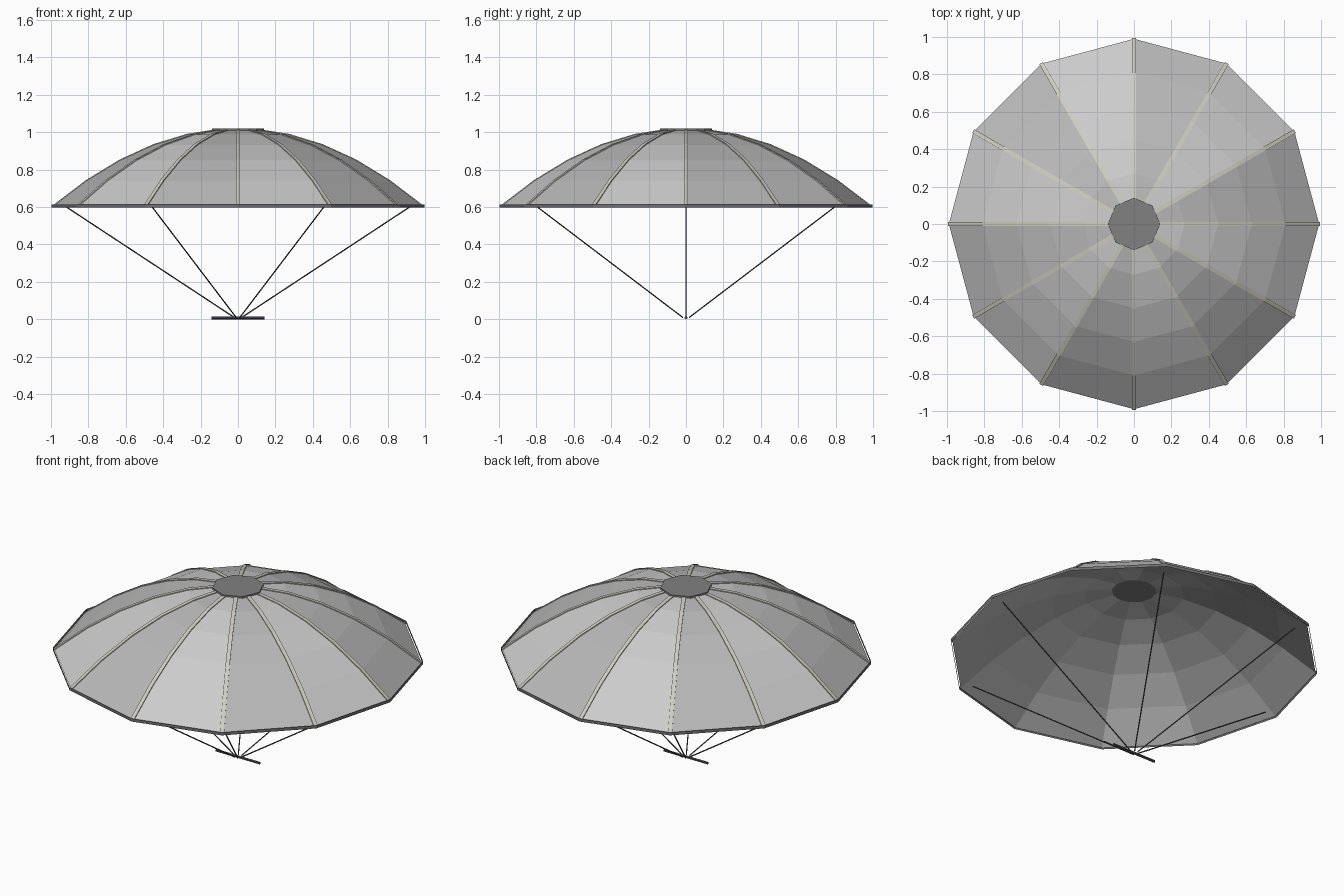
import bpy
from math import cos, sin, pi
from mathutils import Vector

if "Cube" in bpy.data.objects:
    bpy.data.objects.remove(bpy.data.objects["Cube"])

SIDES = 12
RADII = [0.09, 0.27, 0.45, 0.63, 0.81, 0.99]


def dome_z(r):
    return 0.603 + 0.415 * (1 - (r / 0.99) ** 2)


def polar(r, a, z):
    return Vector((r * cos(a), r * sin(a), z))


def material(name, rgb):
    m = bpy.data.materials.new(name)
    m.diffuse_color = (*rgb, 1)
    m.use_nodes = True
    m.node_tree.nodes["Principled BSDF"].inputs["Base Color"].default_value = m.diffuse_color
    return m


def mesh_object(name, verts, faces, *mats):
    me = bpy.data.meshes.new(name)
    me.from_pydata(verts, [], faces)
    ob = bpy.data.objects.new(name, me)
    bpy.context.collection.objects.link(ob)
    for m in mats:
        me.materials.append(m)
    return ob


def rod(name, a, b, radius, mat):
    d = b - a
    bpy.ops.mesh.primitive_cylinder_add(vertices=6, radius=radius, depth=d.length,
                                        location=(a + b) / 2,
                                        rotation=d.to_track_quat('Z', 'Y').to_euler())
    ob = bpy.context.object
    ob.name = name
    ob.data.materials.append(mat)


light = material("light_cloth", (0.72, 0.72, 0.72))
mid = material("mid_cloth", (0.48, 0.48, 0.48))
beige = material("seam_tape", (0.62, 0.6, 0.52))
dark = material("dark_cord", (0.08, 0.08, 0.09))
hem = material("hem_band", (0.16, 0.16, 0.17))
cap_mat = material("vent_cap", (0.22, 0.22, 0.22))

# Canopy of alternating gores
angles = [2 * pi * k / SIDES for k in range(SIDES)]
verts = [polar(r, a, dome_z(r)) for r in RADII for a in angles]
faces = [(i * SIDES + k, (i + 1) * SIDES + k,
          (i + 1) * SIDES + (k + 1) % SIDES, i * SIDES + (k + 1) % SIDES)
         for i in range(len(RADII) - 1) for k in range(SIDES)]
canopy = mesh_object("canopy", verts, faces, light, mid)
for j, p in enumerate(canopy.data.polygons):
    p.material_index = 0 if j % 2 else 1

# Hem band round the rim
verts = [polar(0.997, a, z) for z in (0.597, 0.615) for a in angles]
faces = [(k, (k + 1) % SIDES, SIDES + (k + 1) % SIDES, SIDES + k) for k in range(SIDES)]
mesh_object("hem_band", verts, faces, hem)

# Seam tapes along the gore joints
for k, a in enumerate(angles):
    side = Vector((-sin(a), cos(a), 0)) * 0.011
    verts, faces = [], []
    for r in RADII:
        slope = 2 * 0.415 * r / 0.99 ** 2
        n = Vector((slope * cos(a), slope * sin(a), 1)).normalized() * 0.005
        p = polar(r, a, dome_z(r))
        verts += [p - side, p + side, p + side + n, p - side + n]
    for i in range(len(RADII) - 1):
        b = 4 * i
        faces += [(b + j, b + (j + 1) % 4, b + 4 + (j + 1) % 4, b + 4 + j) for j in range(4)]
    e = len(verts) - 4
    faces += [(3, 2, 1, 0), (e, e + 1, e + 2, e + 3)]
    mesh_object(f"seam_{k + 1}", verts, faces, beige)

# Vent cap
bpy.ops.mesh.primitive_cylinder_add(vertices=8, radius=0.14, depth=0.01,
                                    location=(0, 0, 1.015), rotation=(0, 0, 0))
cap = bpy.context.object
cap.name = "vent_cap"
cap.data.materials.append(cap_mat)

# Suspension lines and handle bar
for k in range(6):
    a = k * pi / 3
    rod(f"line_{k + 1}", polar(0.02, a, 0.01), polar(0.92, a, 0.602), 0.0035, dark)
rod("handle_bar", Vector((-0.143, 0, 0.008)), Vector((0.143, 0, 0.008)), 0.008, dark)
